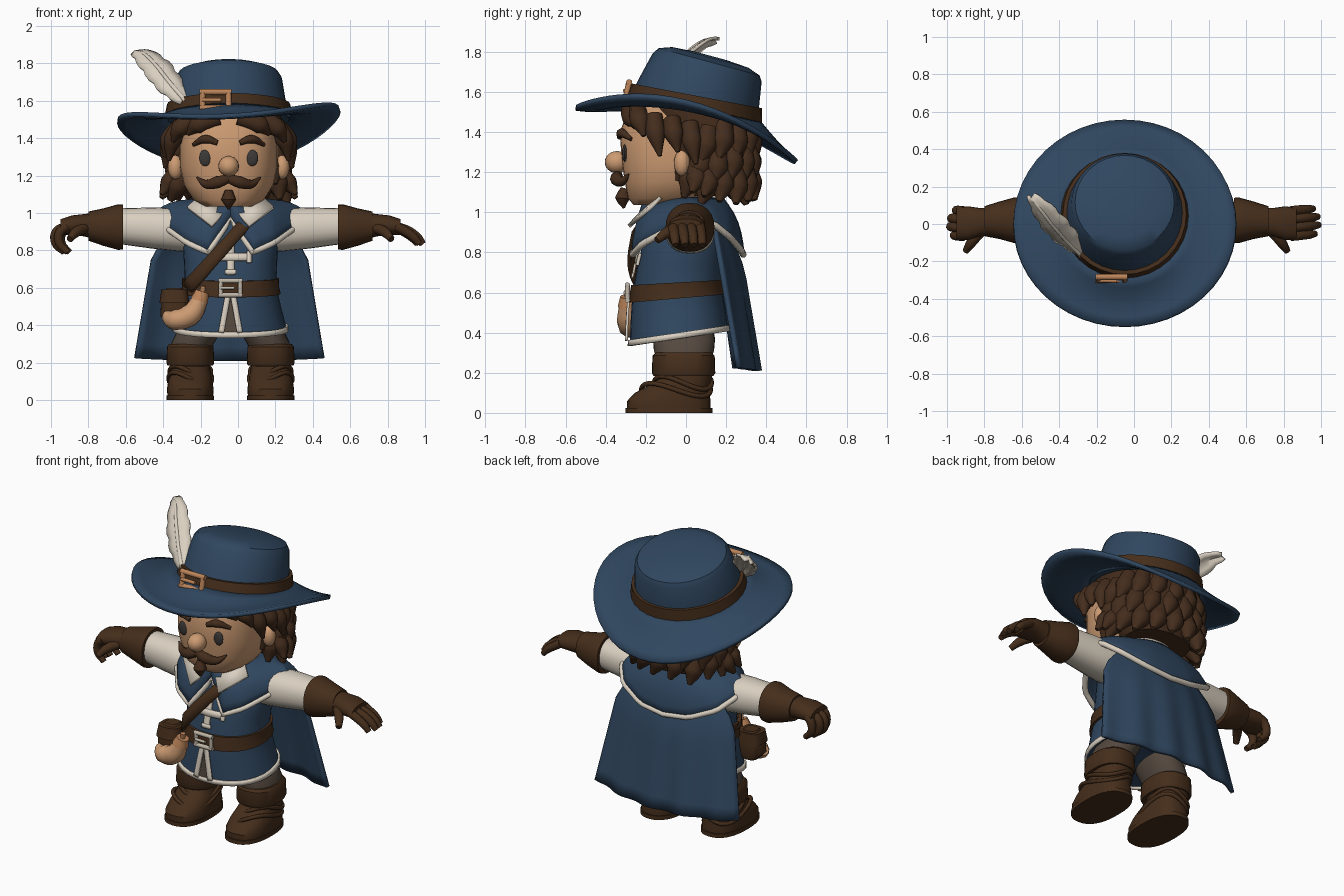
import bpy, bmesh, math, random
from math import sin, cos, pi, radians
from mathutils import Vector

random.seed(4)
old = bpy.data.objects.get("Cube")
if old:
    bpy.data.objects.remove(old)
CX = -0.04      # body centre line
HX = -0.05      # head centre line
made = []


def material(name, *rgb):
    m = bpy.data.materials.new(name)
    m.use_nodes = True
    m.diffuse_color = (*rgb, 1)
    m.node_tree.nodes["Principled BSDF"].inputs["Base Color"].default_value = (*rgb, 1)
    return m


BLUE = material("blue cloth", .029, .062, .115)
LEATHER = material("brown leather", .060, .027, .011)
HAIR = material("dark brown hair", .058, .026, .012)
WHITE = material("off white linen", .70, .63, .53)
SKIN = material("skin", .61, .33, .17)
PANTS = material("grey brown trousers", .090, .066, .050)
GOLD = material("brass", .50, .23, .10)
EYE = material("dark eyes", .045, .042, .040)
SILVER = material("silver", .52, .46, .38)


def finish(name, mesh, mat):
    mesh.materials.clear()
    mesh.materials.append(mat)
    ob = bpy.data.objects.new(name, mesh)
    bpy.context.collection.objects.link(ob)
    made.append(ob)
    return ob


def skin(name, rows, mat, closed=True, caps=True, thick=0):
    """Bridge rows of points into a surface."""
    bm = bmesh.new()
    rows = [[bm.verts.new(p) for p in r] for r in rows]
    n = len(rows[0])
    for a, b in zip(rows, rows[1:]):
        for i in range(n if closed else n - 1):
            j = (i + 1) % n
            bm.faces.new((a[i], a[j], b[j], b[i]))
    if closed and caps:
        bm.faces.new(rows[0][::-1])
        bm.faces.new(rows[-1])
    bmesh.ops.recalc_face_normals(bm, faces=bm.faces)
    me = bpy.data.meshes.new(name)
    bm.to_mesh(me)
    bm.free()
    ob = finish(name, me, mat)
    if thick:
        mod = ob.modifiers.new("thickness", "SOLIDIFY")
        mod.thickness, mod.offset = thick, 0
    return ob


def oval(e, n=32):
    """Unit superellipse."""
    f = lambda c: math.copysign(abs(c) ** (2 / e), c)
    return [(f(cos(2 * pi * i / n)), f(sin(2 * pi * i / n))) for i in range(n)]


def stack(name, cx, secs, mat, e=2.2, caps=True, thick=0):
    """Upright loft; sections are (z, y, half width, half depth, tilt, x shift)."""
    rows = [[(cx + (s[5] if len(s) > 5 else 0) + s[2] * c, s[1] + s[3] * d,
              s[0] + (s[4] if len(s) > 4 else 0) * s[3] * d) for c, d in oval(e)] for s in secs]
    return skin(name, rows, mat, caps=caps, thick=thick)


def arm_loft(name, side, secs, mat):
    """Sideways loft; sections are (x, y, z, half depth, half height)."""
    rows = [[(CX + side * s[0], s[1] + s[3] * c, s[2] + s[4] * d) for c, d in oval(2.2, 24)] for s in secs]
    return skin(name, rows, mat)


def tube(name, pts, radii, mat, cyclic=False, sharp=False):
    cu = bpy.data.curves.new(name, "CURVE")
    cu.dimensions, cu.bevel_depth, cu.bevel_resolution = "3D", 1, 3
    cu.use_fill_caps, cu.resolution_u = True, 1 if sharp else 5
    sp = cu.splines.new("BEZIER")
    sp.bezier_points.add(len(pts) - 1)
    sp.use_cyclic_u = cyclic
    for i, (bp, p) in enumerate(zip(sp.bezier_points, pts)):
        bp.co = p
        bp.radius = radii[i] if isinstance(radii, (list, tuple)) else radii
        bp.handle_left_type = bp.handle_right_type = "VECTOR" if sharp else "AUTO"
    tmp = bpy.data.objects.new(name, cu)
    me = bpy.data.meshes.new_from_object(tmp)
    bpy.data.objects.remove(tmp)
    return finish(name, me, mat)


def ball(name, at, size, mat):
    bm = bmesh.new()
    bmesh.ops.create_uvsphere(bm, u_segments=20, v_segments=12, radius=1)
    for v in bm.verts:
        v.co = Vector(a + s * c for a, s, c in zip(at, size, v.co))
    me = bpy.data.meshes.new(name)
    bm.to_mesh(me)
    bm.free()
    return finish(name, me, mat)


def table(tab, t):
    """Linear lookup of rows keyed by their first value."""
    for a, b in zip(tab, tab[1:]):
        if t <= b[0]:
            k = max(0, (t - a[0]) / (b[0] - a[0]))
            return [p + (q - p) * k for p, q in zip(a, b)]
    return list(tab[-1])


def front(secs, x, z, e=2.2):
    """Front surface depth of a stack at offset x and height z."""
    s = table(secs, z)
    return s[1] - s[3] * max(0, 1 - abs(x / s[2]) ** e) ** (1 / e)


def strip(name, a, b, width, off, mat, thick=.012):
    """Ribbon laid on the front of the tunic from a to b (x, z)."""
    a, b = Vector(a), Vector(b)
    n = (b - a).orthogonal().normalized() * width / 2
    rows = []
    for i in range(13):
        p = a.lerp(b, i / 12)
        o = off[0] + (off[1] - off[0]) * i / 12
        rows.append([(CX + q.x, front(TUNIC, q.x, q.y) - o, q.y) for q in (p - n, p, p + n)])
    return skin(name, rows, mat, closed=False, thick=thick)


def buckle(name, x, y, z, w, h, r, mat, lean=0):
    corner = lambda i, j: Vector((x + i * w, y + lean * j * h, z + j * h))
    for i in (-1, 1):
        tube(name + "_side", [corner(i, -1), corner(i, 1)], r, mat, sharp=True)
        tube(name + "_bar", [corner(-1, i) - Vector((r, 0, 0)), corner(1, i) + Vector((r, 0, 0))], r, mat, sharp=True)
    tube(name + "_pin", [(x - w, y - .01, z), (x + w * .4, y - .012, z)], r * .7, mat)


# Tunic, belt and trim
TUNIC = [(.385, -.035, .30, .245, .15), (.50, -.04, .27, .235, .1), (.61, -.045, .245, .222, .08),
         (.75, -.025, .25, .215, 0), (.90, 0, .26, .20, 0), (1.0, .02, .21, .145, 0), (1.06, .03, .12, .11, 0)]
stack("tunic", CX, TUNIC, BLUE)
stack("hem_trim", CX, [(.37, -.035, .305, .25, .15), (.40, -.035, .303, .248, .15)], WHITE, caps=False, thick=.012)
belt = [table(TUNIC, z) for z in (.57, .61, .65)]
stack("belt", CX, [(s[0], s[1], s[2] + .014, s[3] + .014, s[4]) for s in belt], LEATHER)
buckle("belt_buckle", CX, -.292, .60, .052, .038, .013, SILVER)
for s in (1, -1):
    strip("slit_trim", (s * .014, .56), (s * .05, .36), .03, (.016, .02), WHITE)
skin("slit_gap", [[(CX, -.281, .55)] * 2, [(CX - .035, -.291, .365), (CX + .035, -.291, .365)]], PANTS, closed=False)
strip("cross_upright", (0, .67), (0, .85), .04, (.012, .012), WHITE)
strip("cross_bar", (-.10, .765), (.10, .765), .04, (.013, .013), WHITE)
for x in (-.10, .10):
    strip("cross_end", (x, .735), (x, .795), .024, (.014, .014), WHITE)
strip("cross_foot", (-.03, .685), (.03, .685), .024, (.014, .014), WHITE)

# Shoulder mantle with a split, pointed front
RIM = [(0, 0, -.20, .97), (24, .12, -.265, .79), (45, .23, -.22, .84), (90, .42, .03, .975),
       (112, .40, .14, .94), (135, .33, .22, .875), (160, .17, .275, .81), (180, 0, .285, .79)]


def mantle_point(deg, v):
    side = 1 if deg <= 180 else -1
    d = deg if side > 0 else 360 - deg
    _, x, y, z = table(RIM, d)
    a = radians(d)
    ix, iy, iz = .15 * sin(a), .04 - .14 * cos(a), 1.07
    bulge = table([(0, .055), (60, .05), (100, .032), (180, .022)], d)[1] * sin(pi * v)
    px, py, pz = ix + (x - ix) * v, iy + (y - iy) * v, iz + (z - iz) * v
    return (CX + side * (px + bulge * sin(a)), py - bulge * cos(a), pz + bulge * .7)


DEGS = range(0, 360, 6)
skin("mantle", [[mantle_point(d, v / 6) for d in DEGS] for v in range(7)], BLUE, caps=False, thick=.015)
tube("mantle_trim", [mantle_point(d, 1) for d in DEGS], .017, WHITE, cyclic=True, sharp=True)


# Cape with soft folds
def cape_point(u, v):
    w = table([(0, .24), (.25, .41), (1, .505)], v)[1]
    bow = 1 - u * u
    y = .13 + .12 * v + bow * (.05 + .06 * min(1, v * 3)) + .010 * v * sin(u * 14)
    return (CX - .005 + u * w, y, .97 - .745 * v - .015 * bow * v)


skin("cape", [[cape_point(u / 16, v / 10) for u in range(-16, 17)] for v in range(11)],
     BLUE, closed=False, thick=.022)

# Neck, shirt collar and shoulder strap
stack("neck", CX, [(.95, -.05, .09, .14), (1.09, 0, .12, .12)], SKIN)
stack("neck_band", CX, [(1.04, .035, .175, .165, .05), (1.09, .035, .15, .145, .05)], WHITE)
for s in (1, -1):
    f = lambda x, y, z: (CX + s * x, y, z)
    skin("shirt_collar", [[f(.025, -.21, 1.01), f(.15, -.10, 1.10)], [f(.10, -.285, .93), f(.23, -.17, 1.03)]],
         WHITE, closed=False, thick=.02)
strip("shoulder_strap", (.13, 1.0), (-.23, .60), .065, (.075, .025), LEATHER, .02)

# Pouch and powder horn
stack("pouch", -.34, [(.42, -.18, .05, .05), (.45, -.19, .075, .07), (.56, -.19, .07, .065), (.60, -.18, .04, .04)],
      LEATHER, 3)
stack("pouch_flap", -.34, [(.52, -.195, .08, .075), (.59, -.19, .07, .065)], LEATHER, 3)
tube("powder_horn", [(-.39, -.24, .45), (-.34, -.27, .43), (-.255, -.285, .455), (-.20, -.29, .54)],
     [.03, .056, .06, .044], SKIN)
tube("horn_cap", [(-.207, -.29, .53), (-.19, -.29, .58)], [.05, .038], GOLD)
tube("horn_stopper", [(-.192, -.29, .57), (-.185, -.295, .61)], .015, GOLD)

# Arms, gloves, legs and boots
for s, side in ((1, "left"), (-1, "right")):
    arm_loft(side + "_sleeve", s, [(.16, .02, .90, .12, .11), (.28, .02, .91, .125, .115), (.42, .02, .92, .112, .11),
                                   (.60, .02, .93, .095, .095)], WHITE)
    arm_loft(side + "_glove_cuff", s, [(.575, .02, .925, .12, .12), (.60, .02, .925, .122, .122),
                                       (.68, .02, .925, .10, .10), (.76, .015, .93, .08, .078)], LEATHER)
    arm_loft(side + "_palm", s, [(.72, .015, .93, .075, .072), (.78, .01, .935, .075, .06), (.85, .005, .935, .09, .052),
                                 (.91, 0, .925, .085, .042)], LEATHER)
    for i in range(4):
        y, cut = -.065 + i * .045, (.02, 0, .005, .03)[i]
        if s > 0:
            path = [(.88, .93), (.95 - cut, .905), (1.0 - cut, .87), (1.03 - cut, .835)]
        else:
            path = [(.87, .93), (.93 - cut, .90), (.935 - cut, .84), (.89 - cut, .79)]
        tube(side + "_finger", [(CX + s * x, y + (x - .88) * .1, z) for x, z in path], [.026, .026, .024, .017], LEATHER)
    tube(side + "_thumb", [(CX + s * .78, -.04, .92), (CX + s * .83, -.10, .895), (CX + s * .86, -.145, .86)],
         [.03, .027, .018], LEATHER)
    lx = CX + s * .215
    stack(side + "_trouser_leg", lx, [(.25, -.01, .105, .13), (.31, -.01, .115, .15, 0, -s * .015),
                                      (.37, -.01, .12, .155, 0, -s * .05), (.42, -.015, .11, .15, 0, -s * .07)], PANTS)
    stack(side + "_boot", lx, [(.02, -.085, .122, .208), (.06, -.085, .125, .208), (.10, -.07, .118, .185),
                               (.14, -.03, .112, .15), (.18, 0, .105, .13), (.26, 0, .11, .135)], LEATHER, 2.4)
    stack(side + "_boot_sole", lx, [(0, -.085, .127, .216), (.025, -.085, .127, .216)], LEATHER, 2.4)
    stack(side + "_boot_cuff", lx, [(.185, -.012, .122, .15), (.20, -.012, .128, .158), (.285, -.012, .124, .155),
                                    (.30, -.012, .112, .14)], LEATHER, 2.4)
    for z, y, w, d in ((.15, -.015, .11, .142), (.115, -.05, .116, .172)):
        tube(side + "_boot_fold", [(lx + w * c, y + d * e, z - .06 * e * s * c) for c, e in oval(2.2, 20)],
             .012, LEATHER, cyclic=True)

# Head and face
HEAD = [(1.035, -.12, .13, .14), (1.07, -.09, .19, .20), (1.15, -.04, .24, .265), (1.25, -.03, .262, .29),
        (1.40, -.02, .262, .31), (1.53, 0, .25, .28)]
stack("head", HX, HEAD, SKIN, 2.6)
face = lambda x, z, off=0: (HX + x, front(HEAD, x, z, 2.6) - off, z)
ball("nose", (HX, -.345, 1.25), (.055, .06, .055), SKIN)
for s in (1, -1):
    ball("eye", face(s * .125, 1.295), (.033, .012, .044), EYE)
    tube("eyebrow", [face(s * .06, 1.375, .005), face(s * .12, 1.395, .008), face(s * .19, 1.365, .005)],
         [.014, .024, .01], HAIR)
    tube("moustache", [face(0, 1.185, .03), face(s * .06, 1.165, .04), face(s * .12, 1.155, .03), face(s * .17, 1.19, .02)],
         [.025, .034, .024, .005], HAIR)
    ball("ear", (HX + s * .285, -.02, 1.245), (.04, .04, .065), SKIN)
    # Locks framing the face
    for x, y, z, dx, drop in ((.05, -.28, 1.51, .17, .09), (.17, -.24, 1.51, .13, .13), (.25, -.16, 1.48, .07, .20),
                              (.27, -.07, 1.46, .07, .16), (.27, .02, 1.44, .07, .20)):
        tube("front_lock", [(HX + s * x, y, z), (HX + s * (x + dx * .7), y + .01, z - drop * .45),
                            (HX + s * (x + dx), y + .03, z - drop)], [.045, .05, .01], HAIR)
    # Loose curls beside the jaw
    for y, z in ((.05, 1.22), (.11, 1.20)):
        tube("side_curl", [(HX + s * .27, y, z), (HX + s * .32, y, z - .06), (HX + s * .36, y - .02, z - .12)],
             [.05, .05, .012], HAIR)
tube("goatee", [face(0, 1.12, .005), face(0, 1.07, .025), (HX, -.31, 1.02)], [.022, .04, .006], HAIR)

# Hair mass and curled locks
stack("hair", HX, [(1.08, .14, .21, .16), (1.20, .13, .28, .215), (1.38, .11, .29, .235), (1.46, .06, .29, .27),
                   (1.53, .03, .283, .28)], HAIR)
for row, top in enumerate((1.43, 1.32, 1.225)):
    for k in range(11):
        a = radians(-112 + 22.4 * k + (8 if row == 1 else 0))
        j = random.uniform(-.02, .02)
        path = [(HX + (.27 * sin(a + t)) * r, .11 + .20 * cos(a + t) * r, top - d + j)
                for t, r, d in ((0, .95, 0), (.06, 1.08, .09), (.16, 1.18, .17))]
        tube("hair_lock", path, [.05, .058, .014], HAIR)

# Hat crown and band
stack("hat_crown", HX, [(1.50, .04, .325, .325, -.2), (1.60, .065, .305, .30, -.22), (1.72, .105, .285, .272, -.26),
                        (1.75, .115, .265, .252, -.27), (1.772, .12, .20, .19, -.27), (1.78, .122, .08, .08, -.27)], BLUE, 2)
stack("hat_band", HX, [(1.505, .04, .345, .338, -.18), (1.58, .055, .33, .325, -.19)], LEATHER, 2)
buckle("hat_buckle", -.12, -.292, 1.605, .07, .042, .016, GOLD, .2)


# Wavy hat brim
def brim_point(a, t):
    c, d = cos(a), sin(a)
    inner = Vector((HX + .32 * c, .04 + .32 * d, 1.515 - .2 * .32 * d))
    outer = Vector((HX + .595 * c, .55 * d, 1.385 - .135 * d + .135 * c * c + .03 * c))
    p = inner.lerp(outer, t)
    p.z -= .02 * sin(pi * t) * (1 - .5 * d)
    return p


skin("hat_brim", [[brim_point(2 * pi * i / 48, t / 5) for i in range(48)] for t in range(6)],
     BLUE, caps=False, thick=.024)

# Feather
QUILL = [(0, -.28, -.17, 1.60), (.3, -.36, -.09, 1.69), (.6, -.44, 0, 1.79), (.85, -.51, .09, 1.855), (1, -.55, .14, 1.865)]
ACROSS = Vector((.8, .3, .45)).normalized()
rows = []
for i in range(15):
    t = i / 14
    p = Vector(table(QUILL, t)[1:])
    w = (.012 + .066 * sin(pi * min(1, t * .93 + .05)) ** .7) * (1 if i % 3 else .86)
    rows.append([p + ACROSS * w * k + Vector((0, .02 * abs(k), -.01 * abs(k))) for k in (-1, -.5, 0, .5, 1)])
skin("feather", rows, WHITE, closed=False, thick=.016)
tube("feather_quill", [q[1:] for q in QUILL], [.013, .012, .011, .009, .004], WHITE)

# Smooth shading that keeps hard edges
bpy.ops.object.select_all(action="DESELECT")
for ob in made:
    ob.select_set(True)
bpy.context.view_layer.objects.active = made[0]
bpy.ops.object.shade_smooth_by_angle(angle=radians(38))
